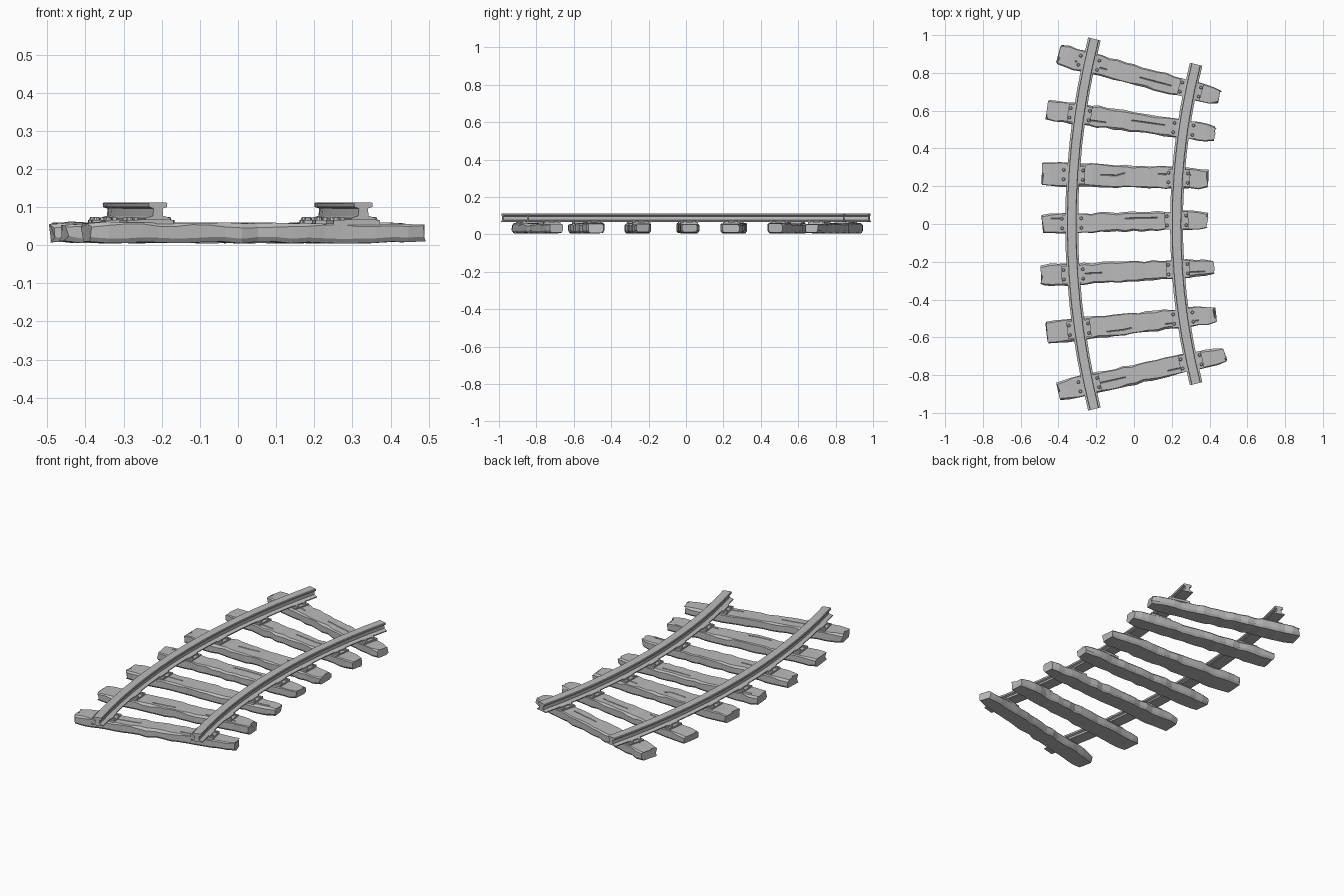
import bpy, bmesh, math, random
from mathutils import Vector, Matrix

random.seed(7)
cube = bpy.data.objects.get("Cube")
if cube:
    bpy.data.objects.remove(cube)

grey = bpy.data.materials.new("plain grey")
grey.use_nodes = True
COLOUR = (0.5, 0.5, 0.5, 1)
grey.diffuse_color = COLOUR
grey.node_tree.nodes["Principled BSDF"].inputs["Base Color"].default_value = COLOUR

CENTRE_X = 3.72          # centre of the bend
RADII = {"left": 3.495, "right": 4.05}
HALF_ANGLE = math.radians(14)


def finish(name, bm):
    bmesh.ops.recalc_face_normals(bm, faces=bm.faces)
    mesh = bpy.data.meshes.new(name)
    bm.to_mesh(mesh)
    bm.free()
    mesh.materials.append(grey)
    obj = bpy.data.objects.new(name, mesh)
    bpy.context.collection.objects.link(obj)
    return obj


def loft(bm, rings):
    """Join closed rings of points into a capped tube."""
    loops = [[bm.verts.new(p) for p in ring] for ring in rings]
    n = len(loops[0])
    for a, b in zip(loops, loops[1:]):
        for i in range(n):
            j = (i + 1) % n
            bm.faces.new((a[i], a[j], b[j], b[i]))
    bm.faces.new(loops[0])
    bm.faces.new(loops[-1])


def on_arc(radius, angle):
    return Vector((CENTRE_X - radius * math.cos(angle), radius * math.sin(angle), 0))


# Rails: an I-shaped profile swept along the bend
half = [(0.034, 0.066), (0.034, 0.071), (0.014, 0.077), (0.012, 0.096),
        (0.024, 0.1), (0.025, 0.109), (0.022, 0.112)]
profile = half + [(-x, z) for x, z in reversed(half)]
STEPS = 14
for side, radius in RADII.items():
    bm = bmesh.new()
    angles = [HALF_ANGLE * (2 * i / STEPS - 1) for i in range(STEPS + 1)]
    loft(bm, [[on_arc(radius - x, a) + Vector((0, 0, z)) for x, z in profile]
              for a in angles])
    finish(side + "_rail", bm)


# Sleepers: rough planks with worn edges and long cracks
def sleeper(name, start, end, w0, w1):
    bm = bmesh.new()
    start, end = Vector((*start, 0)), Vector((*end, 0))
    along = (end - start).normalized()
    across = Vector((-along.y, along.x, 0))
    count = 20
    cracks = [(random.uniform(-0.5, 0.5), random.randint(1, 7)),
              (random.uniform(-0.5, 0.5), random.randint(10, 15))]
    rings = []
    wear = [0.006, 0.006]
    tilt = random.uniform(-0.003, 0.003)
    for i in range(count + 1):
        t = i / count
        w = (w0 + (w1 - w0) * t) / 2
        tip = 0.008 if i in (0, count) else 0
        if i % 2 == 0:
            wear = [random.uniform(0.003, 0.012) for _ in range(2)]
        left = w - random.uniform(0, 0.009) - tip
        right = -w + random.uniform(0, 0.009) + tip
        top = 0.058 + random.uniform(-0.002, 0.002) + tilt * (2 * t - 1) - tip * 0.4
        base = 0.007 + random.uniform(-0.003, 0.003) + tip * 0.4
        section = [(right + 0.008, base), (left - 0.008, base),
                   (left, base + 0.012), (left, top - wear[0]), (left - wear[0], top)]
        # narrow V groove that opens for part of the length
        place, first = cracks[0] if i < count / 2 else cracks[1]
        depth = 0.007 if first < i < first + 4 else 0
        mid = place * w
        section += [(mid + 0.003, top), (mid, top - depth), (mid - 0.003, top)]
        section += [(right + wear[1], top), (right, top - wear[1]), (right, base + 0.012)]
        centre = start.lerp(end, t)
        rings.append([centre + across * y
                      + along * (random.uniform(-0.008, 0.008) if tip else 0)
                      + Vector((0, 0, z)) for y, z in section])
    loft(bm, rings)
    finish(name, bm)


# Fixing plate with clips against the rail foot and four bolts
def fixing(name, place, angle):
    bm = bmesh.new()
    turn = Matrix.Translation(place) @ Matrix.Rotation(angle, 4, "Z")

    def block(x, y, z, sx, sy, sz):
        bmesh.ops.create_cube(bm, size=1, matrix=turn
                              @ Matrix.Translation((x, y, z))
                              @ Matrix.Diagonal((sx, sy, sz, 1)))
    block(0, 0, 0.06, 0.125, 0.092, 0.013)
    for sx in (-1, 1):
        block(sx * 0.037, 0, 0.069, 0.01, 0.08, 0.006)
        for sy in (-1, 1):
            bmesh.ops.create_cone(bm, cap_ends=True, segments=8, radius1=0.009,
                                  radius2=0.006, depth=0.007, matrix=turn
                                  @ Matrix.Translation((sx * 0.051, sy * 0.025, 0.07)))
    finish(name, bm)


# Right end, left end, and width at each end
layout = [((-0.395, 0.895), (0.455, 0.67), 0.125, 0.1),
          ((-0.455, 0.605), (0.428, 0.48), 0.125, 0.105),
          ((-0.483, 0.265), (0.387, 0.24), 0.14, 0.115),
          ((-0.483, 0.0), (0.387, 0.022), 0.115, 0.105),
          ((-0.488, -0.275), (0.42, -0.23), 0.13, 0.1),
          ((-0.457, -0.575), (0.428, -0.48), 0.135, 0.105),
          ((-0.395, -0.885), (0.48, -0.69), 0.125, 0.1)]
for n, (start, end, w0, w1) in enumerate(layout, 1):
    sleeper(f"sleeper_{n}", start, end, w0, w1)
    slope = (end[1] - start[1]) / (end[0] - start[0])
    for side, radius in RADII.items():
        # find where the sleeper passes under the rail
        y = 0
        for _ in range(8):
            point = on_arc(radius, math.asin(y / radius))
            y = start[1] + slope * (point.x - start[0])
        fixing(f"{side}_fixing_{n}", point, math.atan(slope))
